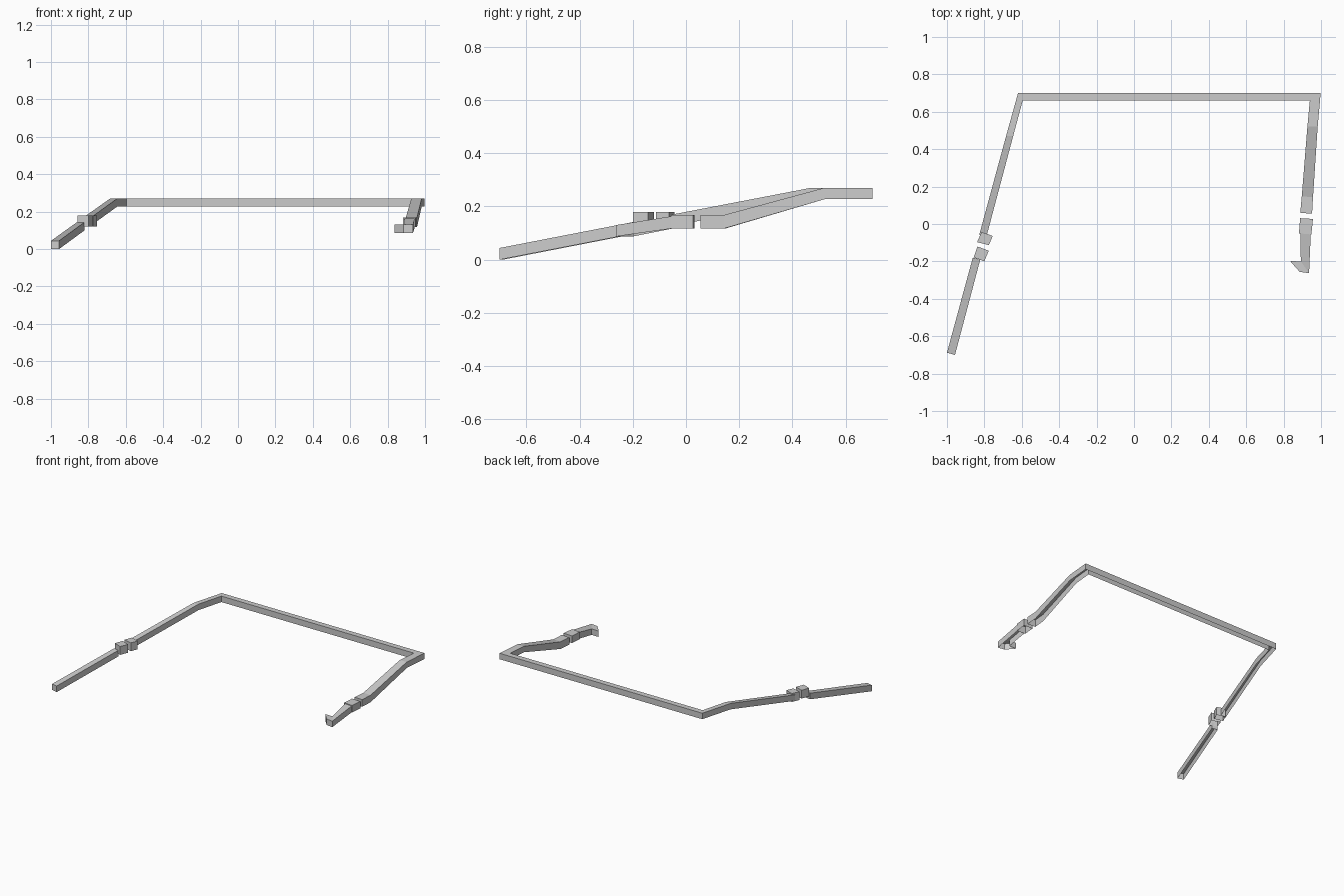
import bpy
import bmesh


def channel(name, stations):
    """Folded rail, open underneath. Station: outer x, y, inner x, y, top z, height."""
    bm = bmesh.new()
    rings = []
    for ox, oy, ix, iy, z, h in stations:
        rings.append([bm.verts.new(p) for p in (
            (ox, oy, z - h), (ox, oy, z), (ix, iy, z), (ix, iy, z - h))])
    for a, b in zip(rings, rings[1:]):
        for i in range(3):
            bm.faces.new((a[i], b[i], b[i + 1], a[i + 1]))
    bm.faces.new(rings[0])
    bm.faces.new(rings[-1][::-1])
    # make the top faces point up
    bm.normal_update()
    if sum(f.normal.z for f in bm.faces) < 0:
        bmesh.ops.reverse_faces(bm, faces=bm.faces[:])
    mesh = bpy.data.meshes.new(name)
    bm.to_mesh(mesh)
    bm.free()
    obj = bpy.data.objects.new(name, mesh)
    bpy.context.collection.objects.link(obj)
    return obj


# sloping lower rail on the left
channel("left_lower_rail", [
    (-1.0, -0.688, -0.957, -0.70, 0.044, 0.044),
    (-0.862, -0.18, -0.822, -0.19, 0.143, 0.044),
])

# the pair of posts interrupting the left rail
channel("left_lower_post", [
    (-0.857, -0.178, -0.80, -0.20, 0.18, 0.06),
    (-0.837, -0.12, -0.777, -0.143, 0.18, 0.06),
])
channel("left_upper_post", [
    (-0.839, -0.097, -0.776, -0.113, 0.18, 0.06),
    (-0.815, -0.043, -0.755, -0.064, 0.18, 0.06),
])

# long rail: up the left, across the back and down the right
channel("main_rail", [
    (-0.828, -0.06, -0.787, -0.06, 0.168, 0.043),
    (-0.684, 0.47, -0.646, 0.47, 0.27, 0.043),
    (-0.62, 0.70, -0.595, 0.66, 0.27, 0.043),
    (0.998, 0.70, 0.94, 0.66, 0.27, 0.043),
    (0.982, 0.52, 0.927, 0.52, 0.27, 0.043),
    (0.957, 0.143, 0.897, 0.148, 0.168, 0.051),
    (0.952, 0.055, 0.889, 0.06, 0.168, 0.051),
])

# lower rail on the right with a level head
channel("right_lower_post", [
    (0.957, 0.027, 0.888, 0.031, 0.168, 0.051),
    (0.948, -0.056, 0.882, -0.05, 0.168, 0.051),
])

# short slope ending in a pointed turn inwards
channel("right_lower_rail", [
    (0.945, -0.055, 0.889, -0.05, 0.163, 0.046),
    (0.936, -0.263, 0.892, -0.20, 0.13, 0.043),
    (0.886, -0.256, 0.862, -0.199, 0.13, 0.043),
    (0.843, -0.208, 0.836, -0.198, 0.13, 0.043),
])
